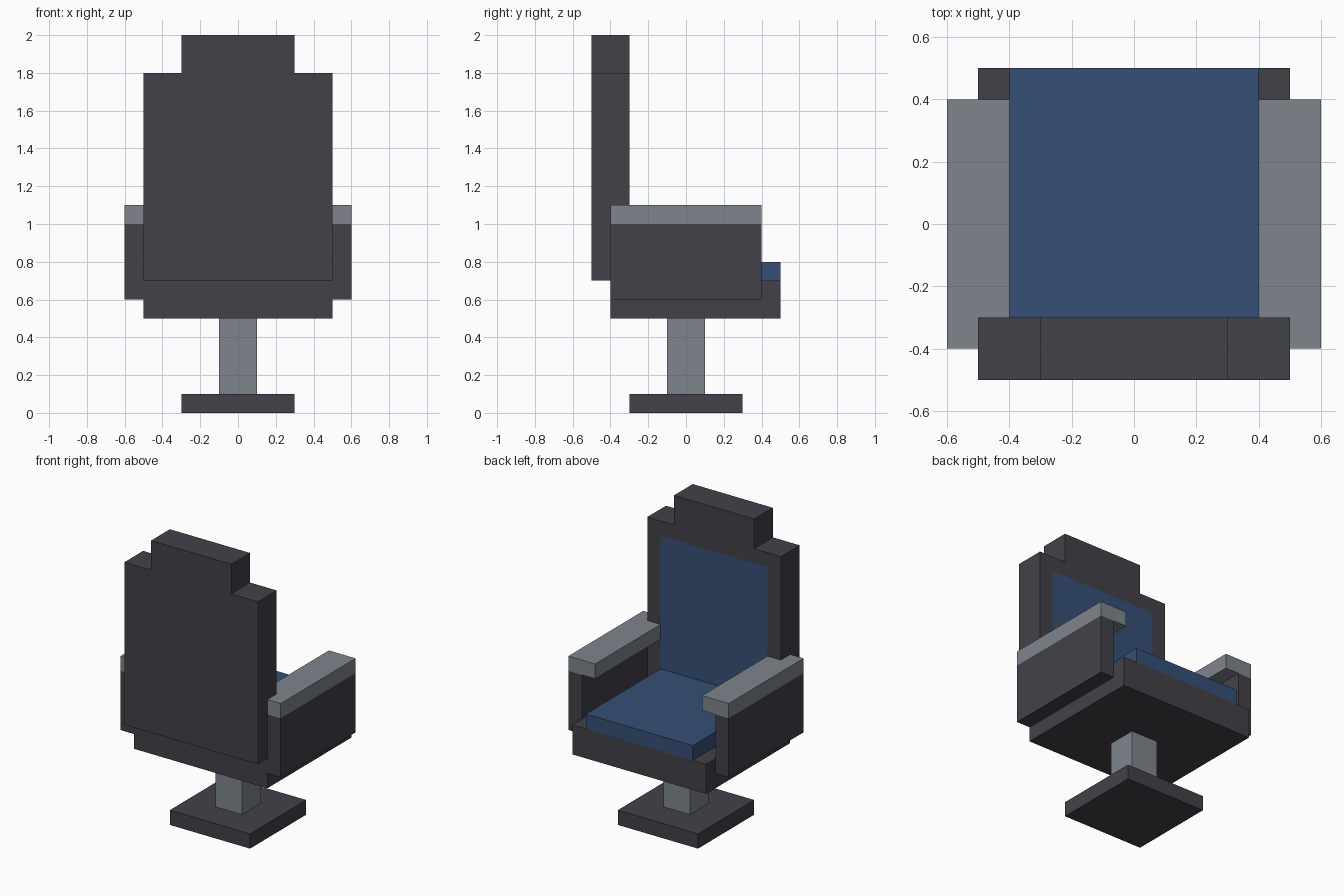
import bpy
import bmesh
from mathutils import Vector

default = bpy.data.objects.get("Cube")
if default:
    bpy.data.objects.remove(default, do_unlink=True)


def material(name, rgb):
    mat = bpy.data.materials.new(name)
    mat.use_nodes = True
    color = (*rgb, 1)
    mat.diffuse_color = color
    mat.node_tree.nodes["Principled BSDF"].inputs["Base Color"].default_value = color
    return mat


charcoal = material("charcoal", (0.054, 0.053, 0.066))
grey = material("steel grey", (0.21, 0.235, 0.265))
blue = material("blue fabric", (0.037, 0.08, 0.18))


def finish(name, bm, *mats):
    bmesh.ops.recalc_face_normals(bm, faces=bm.faces)
    mesh = bpy.data.meshes.new(name)
    bm.to_mesh(mesh)
    bm.free()
    for mat in mats:
        mesh.materials.append(mat)
    obj = bpy.data.objects.new(name, mesh)
    bpy.context.collection.objects.link(obj)
    return obj


def box(name, x, y, z, mat):
    """Box spanning the (low, high) range on each axis."""
    bm = bmesh.new()
    bmesh.ops.create_cube(bm, size=1)
    for v in bm.verts:
        v.co = [low + (c + 0.5) * (high - low) for c, (low, high) in zip(v.co, (x, y, z))]
    return finish(name, bm, mat)


# Pedestal
box("base", (-0.3, 0.3), (-0.3, 0.3), (0, 0.1), charcoal)
box("column", (-0.1, 0.1), (-0.1, 0.1), (0.1, 0.5), grey)

# Seat and cushion
box("seat", (-0.5, 0.5), (-0.4, 0.5), (0.5, 0.7), charcoal)
box("seat_cushion", (-0.4, 0.4), (-0.3, 0.5), (0.7, 0.8), blue)

# Arms, one pair
for side, s in (("left", 1), ("right", -1)):
    box(side + "_arm_panel", sorted((0.5 * s, 0.6 * s)), (-0.4, 0.4), (0.6, 1.0), charcoal)
    box(side + "_armrest", sorted((0.4 * s, 0.6 * s)), (-0.4, 0.4), (1.0, 1.1), grey)

# Backrest: stepped outline with headrest, extruded through its thickness
half = [(0.5, 0.7), (0.5, 1.8), (0.3, 1.8), (0.3, 2.0)]
outline = half + [(-x, z) for x, z in reversed(half)]
bm = bmesh.new()
face = bm.faces.new([bm.verts.new((x, -0.5, z)) for x, z in outline])
ext = bmesh.ops.extrude_face_region(bm, geom=[face])
bmesh.ops.translate(bm, vec=Vector((0, 0.2, 0)),
                    verts=[g for g in ext["geom"] if isinstance(g, bmesh.types.BMVert)])


# Flush fabric panel cut into the sitting side
def cut(point, normal):
    sitting = [f for f in bm.faces if all(v.co.y > -0.31 for v in f.verts)]
    edges = {e for f in sitting for e in f.edges}
    verts = {v for f in sitting for v in f.verts}
    bmesh.ops.bisect_plane(bm, geom=sitting + list(edges) + list(verts),
                           plane_co=point, plane_no=normal)


for x in (-0.4, 0.4):
    cut((x, 0, 0), (1, 0, 0))
cut((0, 0, 1.7), (0, 0, 1))
for f in bm.faces:
    c = f.calc_center_median()
    if c.y > -0.31 and abs(c.x) < 0.39 and c.z < 1.7:
        f.material_index = 1
finish("backrest", bm, charcoal, blue)
